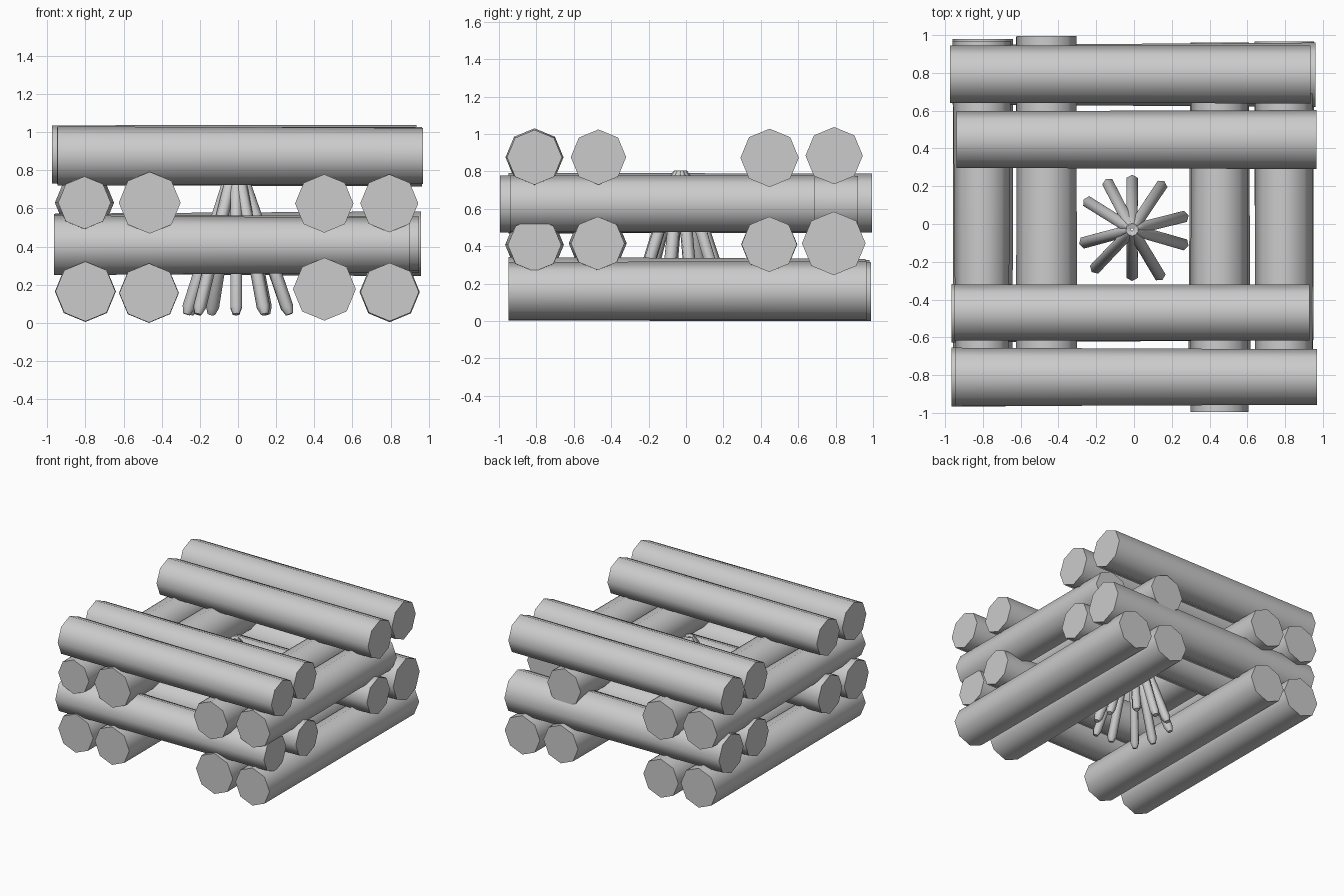
import bpy, bmesh, math
from mathutils import Vector

if "Cube" in bpy.data.objects:
    bpy.data.objects.remove(bpy.data.objects["Cube"])


def tube(name, rings, sides, start=0.0):
    """Closed tube through (centre, radius) rings, smooth sides and flat caps."""
    bm = bmesh.new()
    axis = (rings[-1][0] - rings[0][0]).normalized()
    ref = Vector((0, 0, 1)) if abs(axis.z) < 0.7 else Vector((axis.x, axis.y, 0)).normalized()
    side = axis.cross(ref).normalized()
    up = side.cross(axis)
    loops = []
    for c, r in rings:
        loops.append([bm.verts.new(c + r * (math.sin(a) * side + math.cos(a) * up))
                      for a in [start + 2 * math.pi * i / sides for i in range(sides)]])
    for a, b in zip(loops, loops[1:]):
        for i in range(sides):
            j = (i + 1) % sides
            bm.faces.new((a[i], a[j], b[j], b[i])).smooth = True
    bm.faces.new(loops[0])
    bm.faces.new(loops[-1])
    bmesh.ops.recalc_face_normals(bm, faces=bm.faces)
    for e in bm.edges:
        if any(len(f.verts) > 4 for f in e.link_faces):
            e.smooth = False
    me = bpy.data.meshes.new(name)
    bm.to_mesh(me)
    bm.free()
    ob = bpy.data.objects.new(name, me)
    bpy.context.collection.objects.link(ob)
    return ob


# Log layers: (sideways position, height, start radius, end radius, start, end)
layers = [
    ("y", [(-0.80, 0.165, 0.157, 0.160, -0.94, 0.98),
           (-0.467, 0.157, 0.155, 0.157, -0.95, 0.99),
           (0.453, 0.177, 0.165, 0.155, -0.95, 0.96),
           (0.795, 0.162, 0.153, 0.158, -0.95, 0.965)]),
    ("x", [(-0.81, 0.407, 0.157, 0.143, -0.965, 0.90),
           (-0.472, 0.415, 0.155, 0.143, -0.965, 0.95),
           (0.445, 0.410, 0.150, 0.148, -0.95, 0.95),
           (0.79, 0.415, 0.158, 0.170, -0.96, 0.96)]),
    ("y", [(-0.805, 0.630, 0.138, 0.155, -0.96, 0.97),
           (-0.463, 0.630, 0.162, 0.158, -0.95, 0.995),
           (0.452, 0.626, 0.153, 0.150, -0.995, 0.92),
           (0.793, 0.627, 0.152, 0.152, -0.94, 0.69)]),
    ("x", [(-0.81, 0.875, 0.155, 0.147, -0.945, 0.97),
           (-0.468, 0.876, 0.148, 0.148, -0.95, 0.93),
           (0.447, 0.872, 0.150, 0.156, -0.94, 0.965),
           (0.792, 0.884, 0.152, 0.153, -0.975, 0.935)]),
]
for n, (axis, logs) in enumerate(layers, 1):
    for k, (s, z, r0, r1, a, b) in enumerate(logs, 1):
        p, q = ((a, s), (b, s)) if axis == "x" else ((s, a), (s, b))
        tube(f"log_layer{n}_{k}", [(Vector((*p, z)), r0), (Vector((*q, z)), r1)], 8)

# Kindling cone: sticks leaning together around the middle
apex = Vector((-0.01, -0.03, 0.80))
feet = [(-0.01, 0.24), (-0.14, 0.22), (-0.25, 0.12), (-0.27, -0.10), (-0.21, -0.24),
        (-0.01, -0.28), (0.14, -0.28), (0.27, -0.11), (0.27, 0.04), (0.15, 0.21)]
for k, (x, y) in enumerate(feet, 1):
    foot = Vector((x, y, 0.045))
    out = Vector((x - apex.x, y - apex.y, 0)).normalized()
    top = apex + out * 0.02
    rings = [(foot, 0.02), (foot.lerp(top, 0.05), 0.035),
             (foot.lerp(top, 0.93), 0.034), (top, 0.015)]
    tube(f"kindling_stick_{k}", rings, 6)
